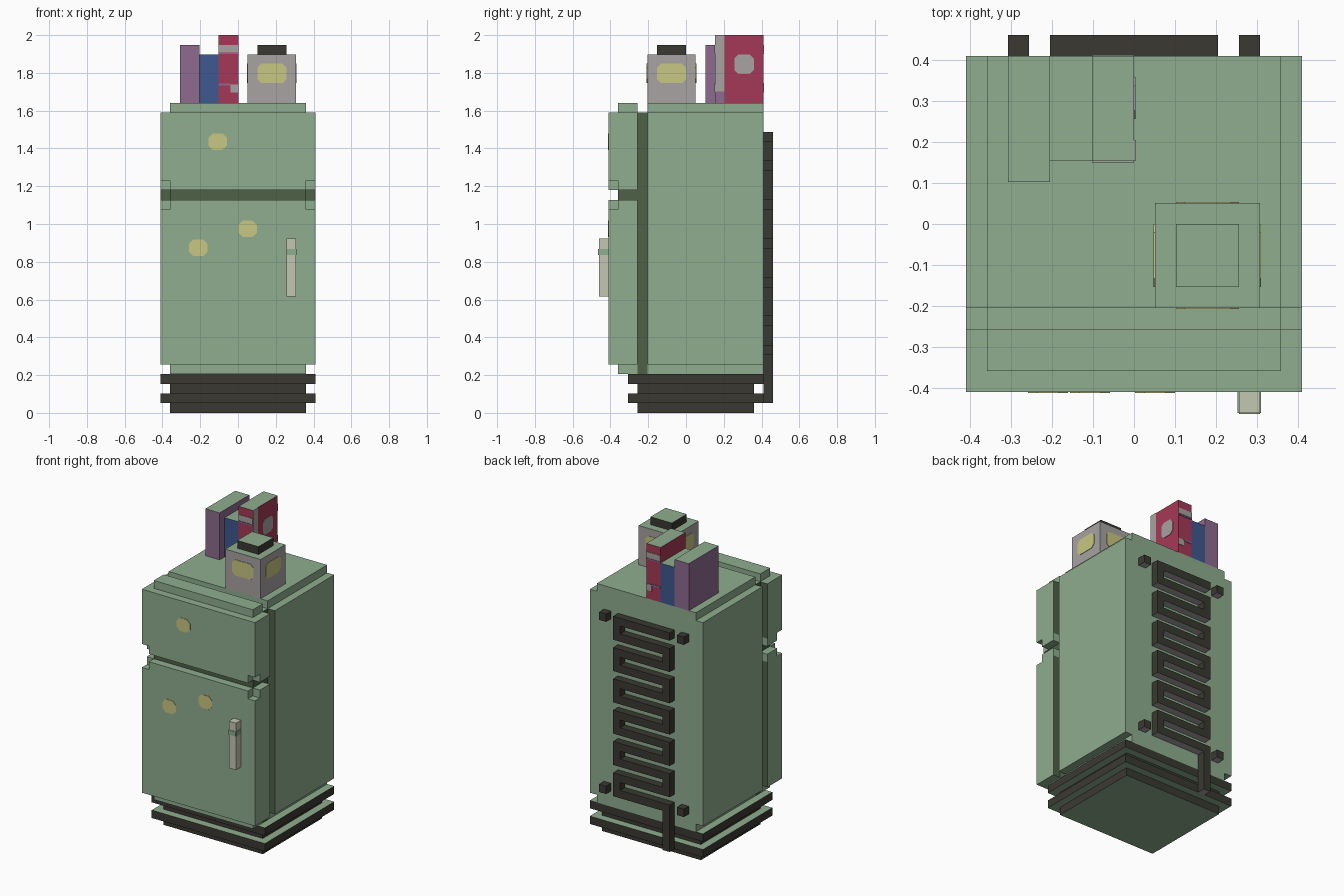
import bpy, bmesh
from mathutils import Vector

if "Cube" in bpy.data.objects:
    bpy.data.objects.remove(bpy.data.objects["Cube"])

U = 2 / 39  # size of one block; all coordinates below are in blocks


def material(name, rgb):
    def lin(c):
        c /= 255
        return c / 12.92 if c <= 0.04045 else ((c + 0.055) / 1.055) ** 2.4
    m = bpy.data.materials.new(name)
    m.diffuse_color = [lin(c) for c in rgb] + [1]
    m.use_nodes = True
    m.node_tree.nodes["Principled BSDF"].inputs["Base Color"].default_value = m.diffuse_color
    return m


GREEN = material("enamel green", (143, 173, 143))
SHADE = material("groove green", (78, 97, 71))
DARK = material("dark metal", (58, 57, 50))
RED = material("red", (165, 57, 87))
BLUE = material("blue", (63, 88, 144))
PURPLE = material("purple", (142, 107, 143))
GREY = material("warm grey", (168, 163, 163))
YELLOW = material("yellow", (200, 199, 130))
BEIGE = material("handle beige", (197, 199, 178))


def finish(name, bm, side, top=None, bottom=None, front=None, back=None):
    """Make the object; faces take their material from their direction."""
    bmesh.ops.recalc_face_normals(bm, faces=bm.faces)
    bm.normal_update()
    mats = [side, top or side, bottom or top or side, front or side, back or side]
    for f in bm.faces:
        n = f.normal
        f.material_index = (1 if n.z > .5 else 2 if n.z < -.5 else
                            3 if n.y < -.9 else 4 if n.y > .9 else 0)
    me = bpy.data.meshes.new(name)
    bm.to_mesh(me)
    bm.free()
    for m in mats:
        me.materials.append(m)
    ob = bpy.data.objects.new(name, me)
    bpy.context.collection.objects.link(ob)
    return ob


def extrude(name, pts, direction, *mats, **kw):
    bm = bmesh.new()
    f = bm.faces.new([bm.verts.new(Vector(p) * U) for p in pts])
    ext = bmesh.ops.extrude_face_region(bm, geom=[f], use_keep_orig=True)
    vs = [v for v in ext["geom"] if isinstance(v, bmesh.types.BMVert)]
    bmesh.ops.translate(bm, verts=vs, vec=Vector(direction) * U)
    return finish(name, bm, *mats, **kw)


def prism(name, outline, z0, z1, *mats, **kw):
    return extrude(name, [(x, y, z0) for x, y in outline], (0, 0, z1 - z0), *mats, **kw)


def box(name, x0, x1, y0, y1, z0, z1, *mats, **kw):
    return prism(name, [(x0, y0), (x1, y0), (x1, y1), (x0, y1)], z0, z1, *mats, **kw)


def plate(name, centre, normal, w, h, cut, mat):
    """Thin plate with chamfered corners on an upright face."""
    n, c = Vector(normal), Vector(centre)
    t = Vector((-n.y, n.x, 0))
    a, b = w / 2, h / 2
    pts = [(-a, -b + cut), (-a + cut, -b), (a - cut, -b), (a, -b + cut),
           (a, b - cut), (a - cut, b), (-a + cut, b), (-a, b - cut)] if cut else \
        [(-a, -b), (a, -b), (a, b), (-a, b)]
    extrude(name, [c + t * p + Vector((0, 0, q)) for p, q in pts], n * .06, mat)


# Stepped base
for k in range(4):
    e = k % 2
    box(f"base_plate_{k}", -7 - e, 7 + e, -5 - e, 7 + e, k, k + 1, DARK, GREEN)

# Cabinet with inset foot and top
box("cabinet", -8, 8, -4, 8, 5, 31, GREEN, front=SHADE)
box("cabinet_top", -7, 7, -4, 8, 31, 32, GREEN)
box("cabinet_foot", -7, 7, -4, 8, 4, 5, GREEN)
box("door_seal", -7, 7, -5, -4, 4, 31, SHADE, GREEN)

# Doors, with notched corners where they meet
notched = [(-7, -8), (7, -8), (7, -7), (8, -7), (8, -5), (-8, -5), (-8, -7), (-7, -7)]
box("lower_door", -8, 8, -8, -5, 5, 21, GREEN, back=SHADE)
prism("lower_door_edge", notched, 21, 22, GREEN)
prism("upper_door_edge", notched, 23, 24, GREEN)
box("upper_door", -8, 8, -8, -5, 24, 31, GREEN, back=SHADE)
box("door_gap", -7, 7, -7, -5, 22, 23, SHADE)
box("door_top", -7, 7, -7, -5, 31, 32, GREEN)
box("door_foot", -7, 7, -7, -5, 4, 5, GREEN)

# Handle with a green band
box("handle", 5, 6, -9, -8, 12, 18, BEIGE)
plate("handle_band_front", (5.5, -9, 16.6), (0, -1, 0), 1, .6, 0, GREEN)
for s in (-1, 1):
    plate("handle_band_side", (5.5 + s / 2, -8.5, 16.6), (s, 0, 0), 1, .6, 0, GREEN)

# Door magnets
for x, z in ((-2.1, 28), (-4.1, 17.05), (1, 19)):
    plate("magnet", (x, -8, z), (0, -1, 0), 1.9, 1.7, .45, YELLOW)

# Cooling coil on the back: bars joined alternately left and right
for i, z in enumerate(range(28, 5, -2)):
    box("coil_bar", -4, 4, 8, 9, z, z + 1, DARK, bottom=GREY)
    if z > 6:
        x = -4 if i % 2 else 3
        box("coil_bend", x, x + 1, 8, 9, z - 1, z, DARK)
box("coil_tail", -4, -3, 8, 9, 1, 6, DARK, bottom=GREY)
for x in (-6, 5):
    for z in (6, 28):
        box("back_spacer", x, x + 1, 8, 9, z, z + 1, DARK, bottom=GREY)

# Books on top
box("purple_book", -6, -4, 2, 8, 32, 38, PURPLE, GREEN)
box("blue_book", -4, -2, 3, 8, 32, 37, BLUE, GREEN)
box("red_book", -2, 0, 3, 8, 32, 39, RED, GREEN)
for y, d in ((3, -1), (8, 1)):
    n = (0, d, 0)
    plate("book_band_high", (-1, y, 37.6), n, 2, .75, 0, GREY)
    plate("book_band_line", (-1, y, 37.1), n, 2, .15, 0, PURPLE)
    plate("book_band_low", (-.4, y, 33.5), n, .8, .8, 0, GREY)
    plate("book_band_low_line", (-1.4, y, 33.9), n, 1.2, .2, 0, PURPLE)
plate("book_side_strip", (0, 3.5, 36.1), (1, 0, 0), 1, 5.8, 0, GREY)
plate("book_side_strip_end", (0, 3.5, 32.6), (1, 0, 0), 1, 1.2, 0, PURPLE)
plate("book_side_patch", (0, 6, 36), (1, 0, 0), 2, 2, .4, GREY)

# Jar with labels on all four sides and a dark cap
box("jar", 1, 6, -4, 1, 32, 37, GREY, GREEN)
box("jar_cap", 2, 5, -3, 0, 37, 38, DARK, GREEN)
for nx, ny in ((0, -1), (0, 1), (1, 0), (-1, 0)):
    plate("jar_label", (3.5 + 2.5 * nx, -1.5 + 2.5 * ny, 35.05), (nx, ny, 0), 3, 2, .4, YELLOW)
